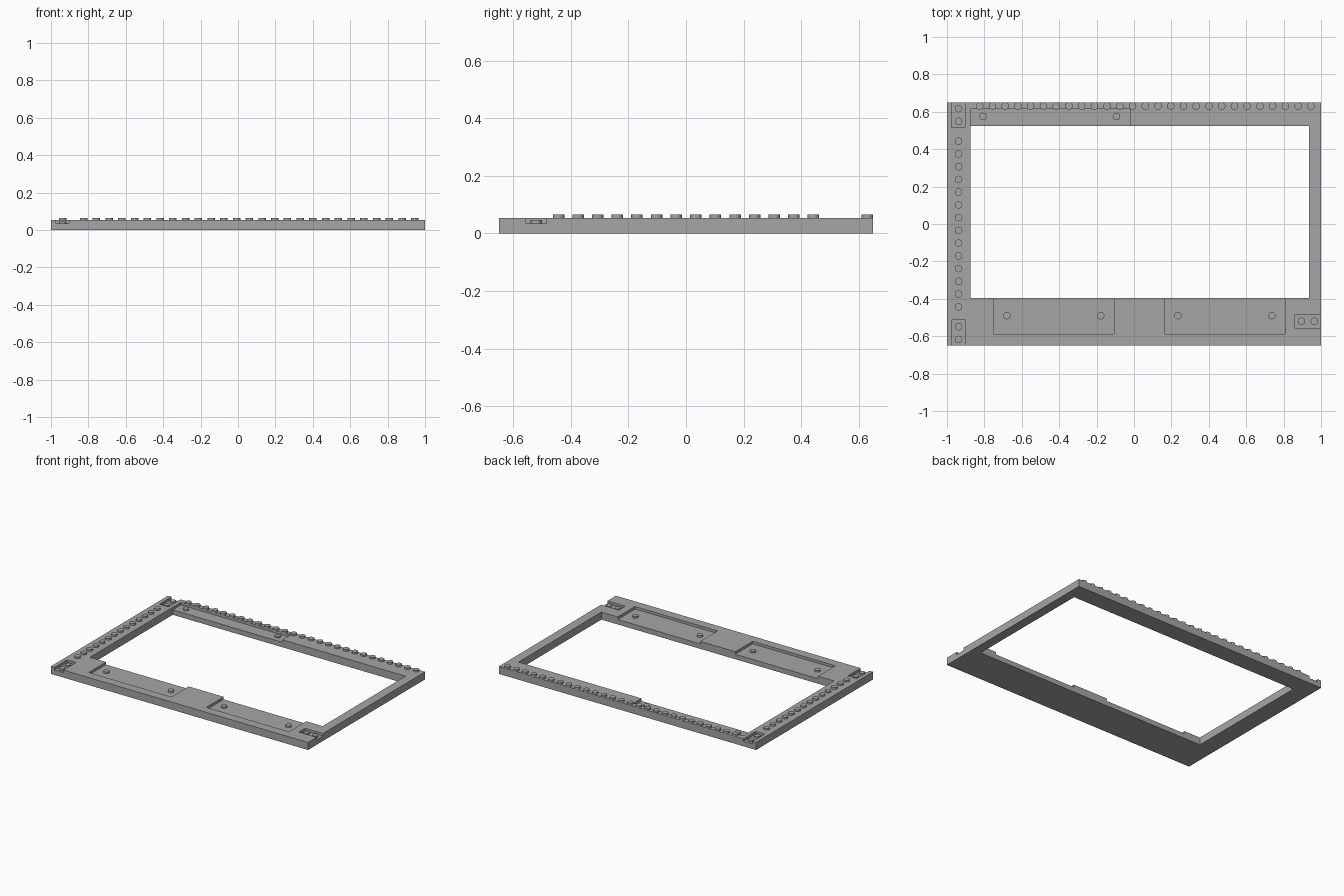
import bpy

TOP = 0.053      # upper surface of the frame
FLOOR = 0.035    # floor of the shallow recesses
PITCH = 0.0681   # spacing between neighbouring studs

default = bpy.data.objects.get("Cube")
if default:
    bpy.data.objects.remove(default, do_unlink=True)

grey = bpy.data.materials.new("light grey")
grey.use_nodes = True
colour = (0.38, 0.38, 0.38, 1)
grey.diffuse_color = colour
grey.node_tree.nodes["Principled BSDF"].inputs["Base Color"].default_value = colour


def box(name, x0, x1, y0, y1, z0, z1):
    bpy.ops.mesh.primitive_cube_add(
        size=1, location=((x0 + x1) / 2, (y0 + y1) / 2, (z0 + z1) / 2))
    ob = bpy.context.object
    ob.name = name
    ob.scale = (x1 - x0, y1 - y0, z1 - z0)
    bpy.ops.object.transform_apply(location=False, rotation=False, scale=True)
    return ob


def cut(target, *bounds):
    cutter = box("cutter", *bounds)
    cutter.hide_render = True
    mod = target.modifiers.new("cut", "BOOLEAN")
    mod.operation = "DIFFERENCE"
    mod.solver = "EXACT"
    mod.object = cutter
    bpy.context.view_layer.objects.active = target
    bpy.ops.object.modifier_apply(modifier=mod.name)
    bpy.data.objects.remove(cutter, do_unlink=True)


def stud(name, x, y, base):
    sink, height = 0.002, 0.012
    bpy.ops.mesh.primitive_cylinder_add(
        vertices=16, radius=0.02, depth=height + sink,
        location=(x, y, base + (height - sink) / 2))
    ob = bpy.context.object
    ob.name = name
    ob.data.materials.append(grey)
    bpy.ops.object.shade_smooth_by_angle()


# Flat frame with an off-centre opening
frame = box("frame", -1, 1, -0.65, 0.65, 0, TOP)
frame.data.materials.append(grey)
cut(frame, -0.875, 0.935, -0.395, 0.525, -0.1, 0.2)

# Long recesses that open into the middle
cut(frame, -0.75, -0.107, -0.587, -0.3, FLOOR, 0.2)
cut(frame, 0.165, 0.807, -0.587, -0.3, FLOOR, 0.2)
cut(frame, -0.875, -0.022, 0.4, 0.615, FLOOR, 0.2)

# Small corner pockets that open to the outside
cut(frame, -0.972, -0.903, -0.8, -0.51, FLOOR, 0.2)
cut(frame, -0.972, -0.903, 0.515, 0.8, FLOOR, 0.2)
cut(frame, 0.862, 1.2, -0.555, -0.485, FLOOR, 0.2)

# Stud rows along the back and right-hand sides
for i in range(27):
    stud("back_stud", -0.825 + i * PITCH, 0.63, TOP)
for i in range(14):
    stud("side_stud", -0.938, (i - 6.5) * PITCH, TOP)

# Studs inside the recesses and pockets
for x in (-0.68, -0.178, 0.235, 0.737):
    stud("front_recess_stud", x, -0.49, FLOOR)
for x in (-0.806, -0.094):
    stud("back_recess_stud", x, 0.575, FLOOR)
for y in (0.617, 0.549):
    for side in (-1, 1):
        stud("corner_stud", -0.938, side * y, FLOOR)
for x in (0.895, 0.964):
    stud("front_corner_stud", x, -0.52, FLOOR)
